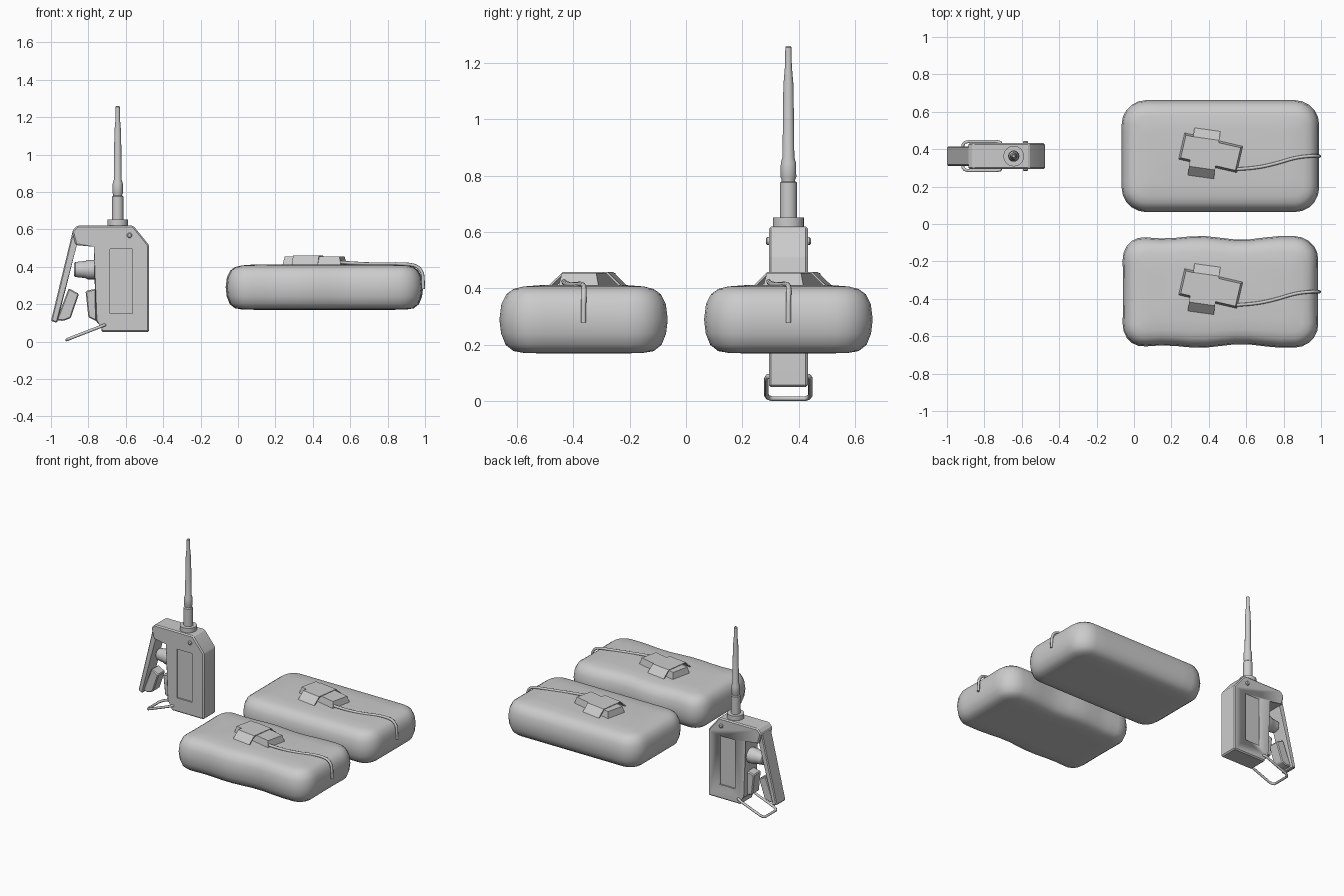
import bpy, bmesh
from math import sin, cos, pi, radians
from mathutils import Vector, Matrix

if "Cube" in bpy.data.objects:
    bpy.data.objects.remove(bpy.data.objects["Cube"])

YC = 0.363   # centre line of the remote and rear pack; front pack sits at -YC


def finish(name, bm, angle=35):
    bmesh.ops.recalc_face_normals(bm, faces=bm.faces)
    me = bpy.data.meshes.new(name)
    bm.to_mesh(me)
    bm.free()
    ob = bpy.data.objects.new(name, me)
    bpy.context.collection.objects.link(ob)
    smooth(ob, angle)
    return ob


def smooth(ob, angle=35):
    bpy.ops.object.select_all(action='DESELECT')
    ob.select_set(True)
    bpy.context.view_layer.objects.active = ob
    bpy.ops.object.shade_smooth_by_angle(angle=radians(angle))


def loft(bm, rings):
    loops = [[bm.verts.new(p) for p in r] for r in rings]
    n = len(loops[0])
    for a, b in zip(loops, loops[1:]):
        for i in range(n):
            j = (i + 1) % n
            bm.faces.new((a[i], a[j], b[j], b[i]))
    bm.faces.new(loops[0])
    bm.faces.new(loops[-1])


def prism(name, pts, half, bevel=0.008, yc=YC):
    """Side profile (x, z) extruded across y."""
    bm = bmesh.new()
    loft(bm, [[(x, yc + s * half, z) for x, z in pts] for s in (-1, 1)])
    if bevel:
        bmesh.ops.bevel(bm, geom=bm.edges[:], offset=bevel, segments=1, affect='EDGES')
    return finish(name, bm, 20)


def lathe(name, prof, matrix, n=24):
    bm = bmesh.new()
    loft(bm, [[(r * cos(2 * pi * i / n), r * sin(2 * pi * i / n), z) for i in range(n)]
              for r, z in prof])
    bm.transform(matrix)
    return finish(name, bm)


def tube(name, pts, r, spline='POLY'):
    cu = bpy.data.curves.new(name, 'CURVE')
    cu.dimensions = '3D'
    cu.bevel_depth = r
    cu.bevel_resolution = 2
    cu.use_fill_caps = True
    sp = cu.splines.new(spline)
    sp.points.add(len(pts) - 1)
    for p, co in zip(sp.points, pts):
        p.co = (*co, 1)
    if spline == 'NURBS':
        sp.order_u = 3
        sp.use_endpoint_u = True
    ob = bpy.data.objects.new(name, cu)
    bpy.context.collection.objects.link(ob)
    bpy.ops.object.select_all(action='DESELECT')
    ob.select_set(True)
    bpy.context.view_layer.objects.active = ob
    bpy.ops.object.convert(target='MESH')
    smooth(bpy.context.object, 50)


# ---- remote: body with a recessed panel on both sides
body = prism('remote_body', [(-.475, .05), (-.475, .515), (-.56, .62), (-.86, .62), (-.888, .59),
                             (-.868, .515), (-.762, .515), (-.762, .11), (-.73, .09), (-.73, .05)], .069)
for s in (-1, 1):
    cut = prism('panel_cutter', [(-.685, .15), (-.565, .15), (-.565, .495), (-.685, .495)],
                .02, 0, YC + s * .079)
    cut.hide_render = True
    m = body.modifiers.new('panel', 'BOOLEAN')
    m.object = cut
    m.solver = 'EXACT'
    bpy.context.view_layer.objects.active = body
    bpy.ops.object.modifier_apply(modifier=m.name)
    bpy.data.objects.remove(cut)

# squeeze lever with its foot, and the stop opposite it
prism('lever', [(-.885, .585), (-.845, .6), (-.862, .515), (-.967, .1), (-1.0, .11)], .052, .006)
prism('lever_foot', [(-.905, .285), (-.85, .255), (-.895, .125), (-.935, .11), (-.97, .115)], .04, .006)
prism('lever_stop', [(-.815, .27), (-.75, .285), (-.74, .1), (-.8, .13)], .04, .006)

# plunger button, side pin, antenna
lathe('button', [(.052, 0), (.052, .05), (.046, .06), (.04, .115), (.032, .122)],
      Matrix.Translation((-.755, YC, .385)) @ Matrix.Rotation(-pi / 2, 4, 'Y'))
lathe('pin', [(.009, -.08), (.014, -.075), (.014, .075), (.009, .08)],
      Matrix.Translation((-.58, YC, .568)) @ Matrix.Rotation(pi / 2, 4, 'X'), 16)
lathe('antenna', [(.055, .61), (.055, .652), (.03, .652), (.03, .775), (.024, .78), (.024, .786),
                  (.028, .795), (.027, .845), (.021, .865), (.018, 1.12), (.012, 1.19),
                  (.011, 1.255), (.007, 1.26)], Matrix.Translation((-.643, YC, 0)))

# wire bail at the bottom
half = [(-.71, .06, .088), (-.715, .074, .088), (-.735, .078, .08), (-.885, .078, .022),
        (-.905, .073, .014), (-.915, .06, .0095)]
tube('bail', [(x, YC + y, z) for x, y, z in half]
     + [(x, YC - y, z) for x, y, z in reversed(half)], .0085)


# ---- packs: stacked rounded rectangles
def rounded_rect(hx, hy, r, z, seg=5, sub=10):
    corners = []
    for k, (sx, sy) in enumerate(((1, 1), (-1, 1), (-1, -1), (1, -1))):
        corners.append([Vector((sx * (hx - r) + r * cos((k + t / seg) * pi / 2),
                                sy * (hy - r) + r * sin((k + t / seg) * pi / 2), z))
                        for t in range(seg + 1)])
    ring = []
    for k in range(4):
        ring += corners[k]
        a, b = corners[k][-1], corners[(k + 1) % 4][0]
        ring += [a.lerp(b, i / sub) for i in range(1, sub)]
    return ring


def pack(name, yc, dent):
    layers = [(.15, .17), (.09, .171), (.05, .178), (.022, .2), (.006, .24), (0, .29),
              (.007, .345), (.025, .38), (.05, .398), (.085, .407), (.15, .412)]
    rings = [rounded_rect(.528 - i, .299 - i, max(.13 - i, .05), z) for i, z in layers]
    for ring in rings:
        for v in ring:
            u, w = v.x / .528, v.y / .299
            v.y *= 1 - dent * (1 - cos(2 * pi * (v.x + .11) / .46)) * (1 - u * u)
            v.x *= 1 - .4 * dent * (1 - w * w)
            v += Vector((.462, yc, 0))
    bm = bmesh.new()
    loft(bm, rings)
    finish(name, bm, 60)


def clip(name, yc):
    # tapered receiver block
    bm = bmesh.new()
    loft(bm, [[(sx * hx, sy * hy, z) for sx, sy in ((-1, -1), (1, -1), (1, 1), (-1, 1))]
              for hx, hy, z in ((.162, .075, .4), (.15, .062, .455))])
    bm.transform(Matrix.Translation((.41, yc + .018, 0)) @ Matrix.Rotation(radians(-13), 4, 'Z'))
    finish(name + '_block', bm)
    # strap folded over the block
    bm = bmesh.new()
    prof = [(-.138, .402), (-.08, .459), (.08, .459), (.138, .402),
            (.128, .402), (.076, .453), (-.076, .453), (-.128, .402)]
    loft(bm, [[(s * .07, y, z) for y, z in prof] for s in (-1, 1)])
    bm.transform(Matrix.Translation((.375, yc + .015, 0)) @ Matrix.Rotation(radians(-8), 4, 'Z'))
    finish(name + '_strap', bm)
    # lead running over the end of the pack
    tube(name + '_lead', [(x, yc + y, z) for x, y, z in (
        (.54, -.07, .424), (.64, -.066, .417), (.76, -.04, .413), (.86, -.008, .416),
        (.95, .002, .41), (.985, .001, .375), (.99, 0, .33), (.991, 0, .28))], .009, 'NURBS')


for label, y, dent in (('rear', YC, 0), ('front', -YC, .035)):
    pack(label + '_pack', y, dent)
    clip(label, y)
